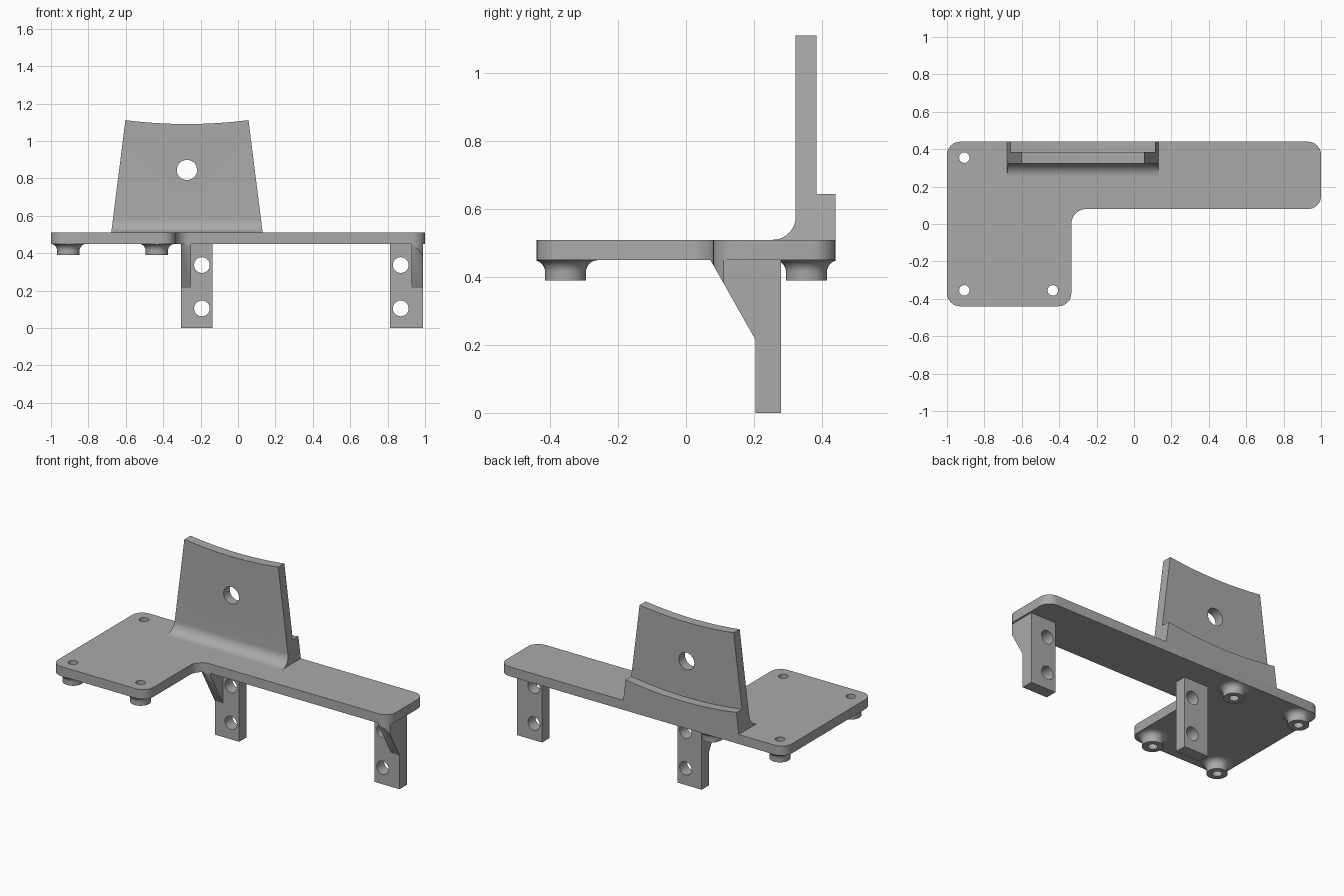
import bpy, bmesh
from math import sin, cos, pi, sqrt, tan, atan2
from mathutils import Vector, Matrix

cube = bpy.data.objects.get("Cube")
if cube:
    bpy.data.objects.remove(cube, do_unlink=True)

grey = bpy.data.materials.new("Plain grey")
grey.use_nodes = True
COLOUR = (0.4, 0.4, 0.4, 1)
grey.diffuse_color = COLOUR
grey.node_tree.nodes["Principled BSDF"].inputs["Base Color"].default_value = COLOUR

PLATE_BOTTOM, PLATE_TOP = 0.45, 0.51


def finish(name, bm):
    bmesh.ops.recalc_face_normals(bm, faces=bm.faces)
    mesh = bpy.data.meshes.new(name)
    bm.to_mesh(mesh)
    bm.free()
    mesh.materials.append(grey)
    obj = bpy.data.objects.new(name, mesh)
    bpy.context.collection.objects.link(obj)
    return obj


def prism(name, outline, axis, start, end):
    """Extrude a 2D outline along an axis; outline holds the other two coordinates in order."""
    def place(p, d):
        q = list(p)
        q.insert("xyz".index(axis), d)
        return q
    bm = bmesh.new()
    face = bm.faces.new([bm.verts.new(place(p, start)) for p in outline])
    new = bmesh.ops.extrude_face_region(bm, geom=[face])["geom"]
    shift = Vector(place((0, 0), end - start))
    bmesh.ops.translate(bm, vec=shift, verts=[v for v in new if isinstance(v, bmesh.types.BMVert)])
    return finish(name, bm)


def circle(a, b, r, n=40):
    return [(a + r * cos(2 * pi * i / n), b + r * sin(2 * pi * i / n)) for i in range(n)]


def boolean(obj, tool, operation):
    """Apply a boolean and discard the tool."""
    mod = obj.modifiers.new("Cut", 'BOOLEAN')
    mod.operation, mod.solver, mod.object = operation, 'EXACT', tool
    graph = bpy.context.evaluated_depsgraph_get()
    mesh = bpy.data.meshes.new_from_object(obj.evaluated_get(graph))
    obj.modifiers.clear()
    obj.data = mesh
    bpy.data.objects.remove(tool, do_unlink=True)


def rounded(corners, steps=8):
    """Round each right-angled corner (x, y, radius) of an outline."""
    pts = []
    for i, (x, y, r) in enumerate(corners):
        c = Vector((x, y))
        u = (Vector(corners[i - 1][:2]) - c).normalized()
        v = (Vector(corners[(i + 1) % len(corners)][:2]) - c).normalized()
        centre = c + (u + v) * r
        for k in range(steps + 1):
            t = pi / 2 * k / steps
            pts.append(tuple(centre - v * r * cos(t) - u * r * sin(t)))
    return pts


# L-shaped plate
R = 0.07
outline = rounded([(-1, -0.44, R), (-0.335, -0.44, R), (-0.335, 0.08, 0.08),
                   (1, 0.08, R), (1, 0.44, R), (-1, 0.44, R)])
plate = prism("base_plate", outline, 'z', PLATE_BOTTOM, PLATE_TOP)


def clip_to_plate(obj):
    boolean(obj, prism("clip", outline, 'z', -0.2, 0.8), 'INTERSECT')


# Flared hollow bosses with screw holes through the plate
BOSS_R, FLARE, HOLE_R = 0.06, 0.036, 0.028
section = [(0, 0.39), (BOSS_R, 0.39)]
for k in range(9):
    t = pi / 2 * k / 8
    section.append((BOSS_R + FLARE * (1 - cos(t)), PLATE_BOTTOM - FLARE + FLARE * sin(t)))
section.append((0, PLATE_BOTTOM))
spots = {"front_right": (-0.907, -0.355), "front_left": (-0.434, -0.355),
         "back_right": (-0.907, 0.355), "back_left": (-0.434, 0.355)}
for label, (x, y) in spots.items():
    bm = bmesh.new()
    verts = [bm.verts.new((r, 0, z)) for r, z in section]
    edges = [bm.edges.new(pair) for pair in zip(verts, verts[1:])]
    bmesh.ops.spin(bm, geom=verts + edges, axis=(0, 0, 1), cent=(0, 0, 0), angle=2 * pi, steps=40)
    bmesh.ops.remove_doubles(bm, verts=bm.verts, dist=0.0001)
    bmesh.ops.translate(bm, vec=(x, y, 0), verts=bm.verts)
    boss = finish(label + "_boss", bm)
    clip_to_plate(boss)
    for part in (boss, plate):
        boolean(part, prism("drill", circle(x, y, HOLE_R), 'z', 0.3, 0.6), 'DIFFERENCE')

# Legs with two holes and a slanted gusset on the outer side
LEG_FRONT, LEG_BACK = 0.205, 0.28
for label, x0, x1, g0, g1 in (("right", -0.306, -0.136, -0.306, -0.25),
                              ("left", 0.812, 0.988, 0.928, 0.988)):
    leg = prism(label + "_leg", [(x0, 0), (x1, 0), (x1, PLATE_BOTTOM), (x0, PLATE_BOTTOM)],
                'y', LEG_FRONT, LEG_BACK)
    hole_x = (g1 + x1) / 2 if g0 == x0 else (x0 + g0) / 2
    for z in (0.105, 0.337):
        boolean(leg, prism("drill", circle(hole_x, z, 0.042), 'y', 0, 0.4), 'DIFFERENCE')
    gusset = prism(label + "_gusset", [(LEG_FRONT, 0.215), (LEG_FRONT, PLATE_BOTTOM),
                                       (0.072, PLATE_BOTTOM)], 'x', g0, g1)
    clip_to_plate(gusset)

# Tapered upright with a dished top edge
MID_X, TOP_Z = -0.273, 1.112


def half_width(z):
    return 0.405 - 0.076 * (z - PLATE_TOP) / (TOP_Z - PLATE_TOP)


def tapered(top, sag, bottom=PLATE_TOP, n=24):
    w, wb = half_width(top), half_width(bottom)
    pts = [(MID_X - wb, bottom), (MID_X + wb, bottom)]
    for k in range(n + 1):
        s = 1 - 2 * k / n
        pts.append((MID_X + s * w, top - sag * (1 - s * s)))
    return pts


FRONT, BACK, FILLET = 0.323, 0.384, 0.068
side = [(BACK, PLATE_TOP), (BACK, 1.3), (FRONT, 1.3)]
for k in range(11):
    t = pi / 2 * k / 10
    side.append((FRONT - FILLET * (1 - cos(t)), PLATE_TOP + FILLET * (1 - sin(t))))
upright = prism("upright", side, 'x', -0.9, 0.4)
boolean(upright, prism("taper", tapered(TOP_Z, 0.021, 0.5), 'y', 0.1, 0.6), 'INTERSECT')
boolean(upright, prism("drill", circle(MID_X, 0.845, 0.054), 'y', 0.1, 0.6), 'DIFFERENCE')

# Ledge behind the upright
prism("back_ledge", tapered(0.645, 0.029), 'y', BACK, 0.44)

# Smooth the curves, keep the edges sharp
for obj in bpy.context.collection.objects:
    if obj.type == 'MESH' and grey.name in obj.data.materials:
        bpy.context.view_layer.objects.active = obj
        obj.select_set(True)
bpy.ops.object.shade_smooth_by_angle()
